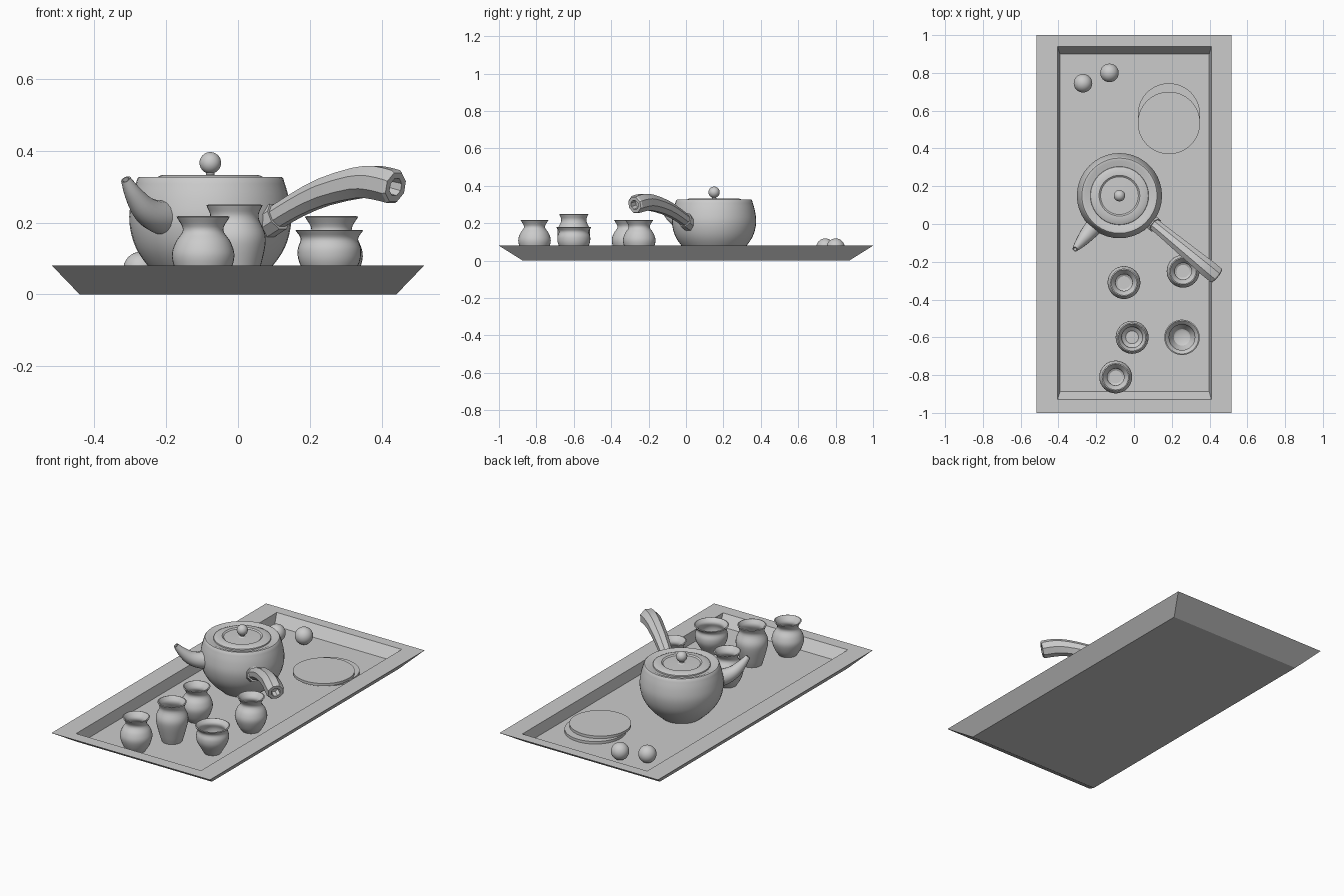
import bpy, bmesh
from math import cos, sin, pi
from mathutils import Vector

if "Cube" in bpy.data.objects:
    bpy.data.objects.remove(bpy.data.objects["Cube"], do_unlink=True)

clay = bpy.data.materials.new("grey_clay")
clay.use_nodes = True
GREY = (0.6, 0.6, 0.6, 1)
clay.diffuse_color = GREY
clay.node_tree.nodes["Principled BSDF"].inputs["Base Color"].default_value = GREY

FLOOR = 0.02
RIM = 0.08


def finish(name, bm, location=(0, 0, 0), angle=30):
    """Turn a bmesh into a shaded object."""
    bmesh.ops.recalc_face_normals(bm, faces=bm.faces)
    mesh = bpy.data.meshes.new(name)
    bm.to_mesh(mesh)
    bm.free()
    mesh.materials.append(clay)
    obj = bpy.data.objects.new(name, mesh)
    obj.location = location
    bpy.context.collection.objects.link(obj)
    bpy.ops.object.select_all(action="DESELECT")
    obj.select_set(True)
    bpy.context.view_layer.objects.active = obj
    bpy.ops.object.shade_smooth_by_angle(angle=angle * pi / 180)
    return obj


def loft(name, rings, location=(0, 0, 0), angle=30):
    """Skin a list of equal point rings and cap both ends."""
    bm = bmesh.new()
    loops = [[bm.verts.new(p) for p in ring] for ring in rings]
    for a, b in zip(loops, loops[1:]):
        for i in range(len(a)):
            j = (i + 1) % len(a)
            bm.faces.new((a[i], a[j], b[j], b[i]))
    bm.faces.new(loops[0])
    bm.faces.new(loops[-1])
    return finish(name, bm, location, angle)


def curve(points, steps=4):
    """Smooth curve through the given points."""
    pts = [Vector(p) for p in points]
    ext = [2 * pts[0] - pts[1]] + pts + [2 * pts[-1] - pts[-2]]
    out = []
    for a, b, c, d in zip(ext, ext[1:], ext[2:], ext[3:]):
        for k in range(steps):
            t = k / steps
            out.append(b + (c - a) * t / 2 + (2 * a - 5 * b + 4 * c - d) * t * t / 2
                       + (3 * b - a - 3 * c + d) * t ** 3 / 2)
    return out + [pts[-1]]


def lathe(name, profile, location, sides=40):
    """Revolve (radius, height) points about the vertical axis."""
    rings = [[(r * cos(2 * pi * i / sides), r * sin(2 * pi * i / sides), z)
              for i in range(sides)] for r, z in profile]
    return loft(name, rings, location)


def tube(name, path, heading, sides, extra=()):
    """Sweep rings along (reach, height, radius) in a vertical plane.
    extra holds (push, radius) rings added at the tip."""
    out = Vector((*heading, 0)).normalized()
    up = Vector((0, 0, 1))
    side = out.cross(up)
    rings = []

    def ring(centre, tangent, radius):
        normal = side.cross(tangent)
        rings.append([centre + radius * (cos(a) * side + sin(a) * normal)
                      for a in (2 * pi * (i + 0.5) / sides for i in range(sides))])

    for i, (t, z, r) in enumerate(path):
        p, q = path[max(i - 1, 0)], path[min(i + 1, len(path) - 1)]
        tangent = (out * (q[0] - p[0]) + up * (q[1] - p[1])).normalized()
        centre = out * t + up * z
        ring(centre, tangent, r)
    for push, radius in extra:
        ring(centre + tangent * push, tangent, radius)
    return loft(name, rings, (POT.x, POT.y, 0))


def ball(name, radius, location):
    bm = bmesh.new()
    bmesh.ops.create_uvsphere(bm, u_segments=32, v_segments=16, radius=radius)
    return finish(name, bm, location)


# Tray: sloping outer walls and a sunken floor
def rectangle(x0, x1, y0, y1, z):
    return [(x0, y0, z), (x1, y0, z), (x1, y1, z), (x0, y1, z)]


loft("tray", [rectangle(-0.44, 0.44, -0.872, 0.872, 0),
              rectangle(-0.517, 0.517, -1, 1, RIM),
              rectangle(-0.405, 0.41, -0.93, 0.94, RIM),
              rectangle(-0.392, 0.398, -0.888, 0.9, FLOOR)], angle=10)

# Teapot body, lid and knob
POT = Vector((-0.077, 0.15, 0))
body = curve([(0.11, FLOOR), (0.165, 0.07), (0.207, 0.13), (0.225, 0.2),
              (0.219, 0.265), (0.203, 0.322)])
body += [(0.199, 0.326), (0.185, 0.326), (0.168, 0.318), (0.02, 0.318)]
lathe("teapot_body", body, POT)
lathe("teapot_lid", [(0.155, 0.316), (0.153, 0.324), (0.135, 0.332), (0.108, 0.332),
                     (0.1, 0.326), (0.06, 0.327), (0.02, 0.328), (0.012, 0.333),
                     (0.011, 0.345)], POT)
ball("lid_knob", 0.03, POT + Vector((0, 0, 0.366)))

# Spout with a shallow opening at its tip
spout = curve([(0.16, 0.21, 0.052), (0.235, 0.218, 0.045), (0.29, 0.24, 0.036),
               (0.335, 0.28, 0.025), (0.368, 0.32, 0.014)])
tube("teapot_spout", spout, (-0.64, -0.77), 16, [(0, 0.01), (-0.03, 0.009)])

# Eight-sided side handle with a collar and a hollow end
SIDE = (0.77, -0.635)
tube("handle_collar", [(0.19, 0.19, 0.042), (0.245, 0.217, 0.042)], SIDE, 8)
handle = curve([(0.225, 0.208, 0.034), (0.31, 0.248, 0.036), (0.41, 0.285, 0.041),
                (0.53, 0.31, 0.046), (0.6, 0.311, 0.05), (0.66, 0.3, 0.05)], 2)
tube("teapot_handle", handle, SIDE, 8, [(0.008, 0.044), (0.008, 0.026), (-0.03, 0.024)])


# Cups: outer profile, rolled rim, then the inside wall
def cup(name, outer, x, y):
    outer = curve(outer)
    rim_r, rim_z = outer[-1]
    wall = [(r - 0.012, z) for r, z in reversed(outer[3:-2])]
    inside = [(rim_r - 0.006, rim_z + 0.002)] + wall + [(0.034, FLOOR + 0.012)]
    lathe(name, list(outer) + inside, (x, y, 0), 32)


round_cup = [(0.05, FLOOR), (0.072, 0.055), (0.087, 0.105), (0.077, 0.145),
             (0.056, 0.18), (0.074, 0.216)]
tall_cup = [(0.055, FLOOR), (0.068, 0.06), (0.085, 0.13), (0.085, 0.17),
            (0.067, 0.215), (0.078, 0.248)]
wide_cup = [(0.045, FLOOR), (0.06, 0.045), (0.084, 0.09), (0.088, 0.125),
            (0.08, 0.155), (0.094, 0.178)]
cup("cup_near_pot", round_cup, -0.053, -0.31)
cup("cup_under_handle", round_cup, 0.26, -0.25)
cup("cup_front", round_cup, -0.097, -0.81)
cup("tall_cup", tall_cup, -0.01, -0.6)
cup("wide_cup", wide_cup, 0.254, -0.6)

# Two overlapping coasters
for name, y, z in (("lower_coaster", 0.58, FLOOR), ("upper_coaster", 0.535, 0.035)):
    lathe(name, [(0.165, 0), (0.165, 0.015)], (0.185, y, z), 64)

# Two small balls at the back
ball("left_ball", 0.049, (-0.13, 0.8, 0.07))
ball("right_ball", 0.049, (-0.27, 0.745, 0.07))
